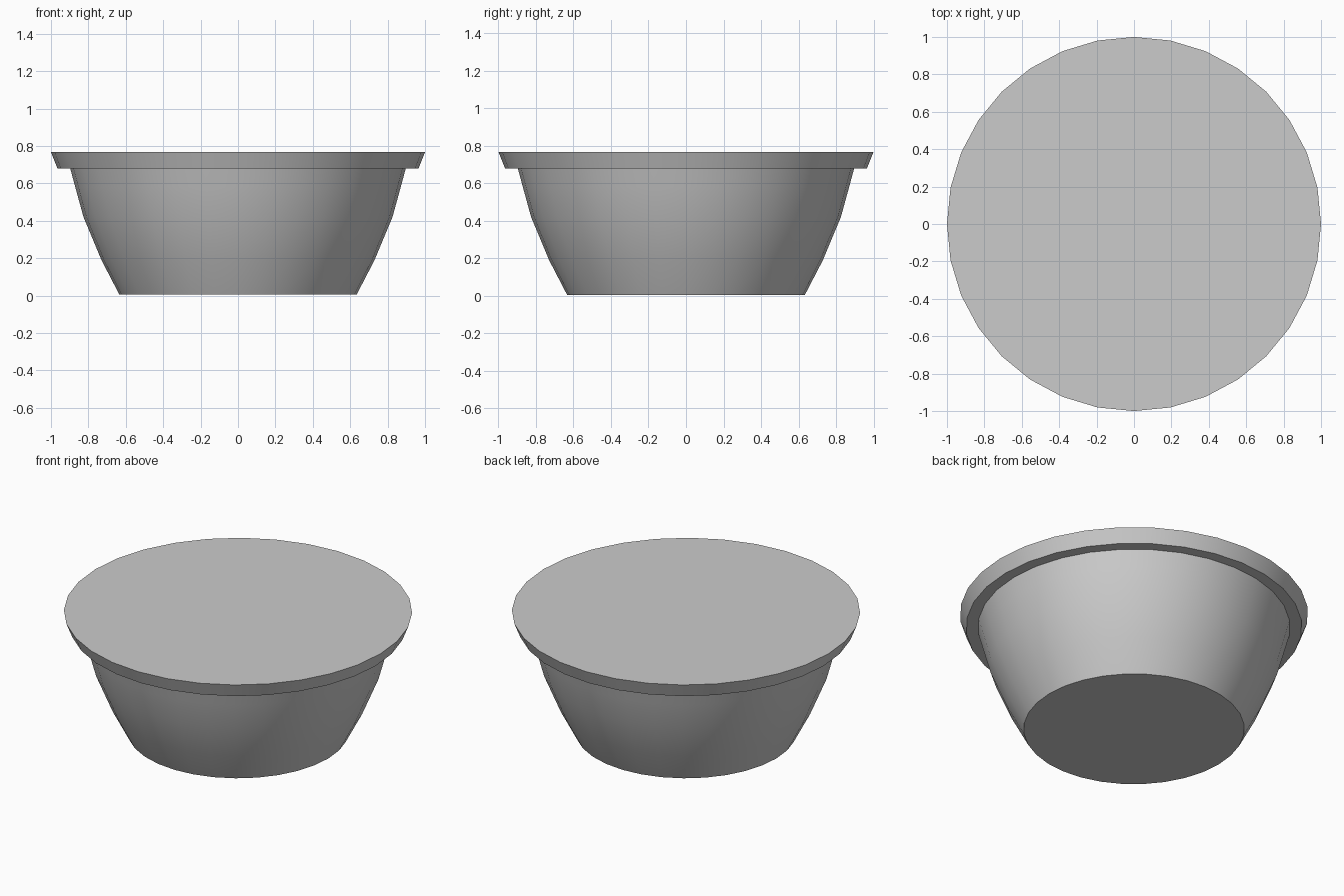
import bpy, bmesh, math

if "Cube" in bpy.data.objects:
    bpy.data.objects.remove(bpy.data.objects["Cube"])

SIDES = 32


def lathe(name, profile):
    """Closed solid of revolution from (radius, z) points, bottom to top."""
    bm = bmesh.new()
    rings = []
    for r, z in profile:
        rings.append([bm.verts.new((r * math.cos(2 * math.pi * i / SIDES),
                                    r * math.sin(2 * math.pi * i / SIDES), z))
                      for i in range(SIDES)])
    for a, b in zip(rings, rings[1:]):
        for i in range(SIDES):
            j = (i + 1) % SIDES
            bm.faces.new((a[i], a[j], b[j], b[i]))
    bm.faces.new(rings[0][::-1])
    bm.faces.new(rings[-1])
    mesh = bpy.data.meshes.new(name)
    bm.to_mesh(mesh)
    bm.free()
    obj = bpy.data.objects.new(name, mesh)
    bpy.context.collection.objects.link(obj)
    bpy.ops.object.select_all(action='DESELECT')
    obj.select_set(True)
    bpy.context.view_layer.objects.active = obj
    bpy.ops.object.shade_smooth_by_angle(angle=math.radians(30))
    return obj


# Flared bowl body, stepped overhanging rim and flat filled top
lathe("bowl", [(0.634, 0.005), (0.73, 0.19), (0.826, 0.42), (0.87, 0.58),
               (0.897, 0.68), (0.965, 0.68), (1.0, 0.767)])
